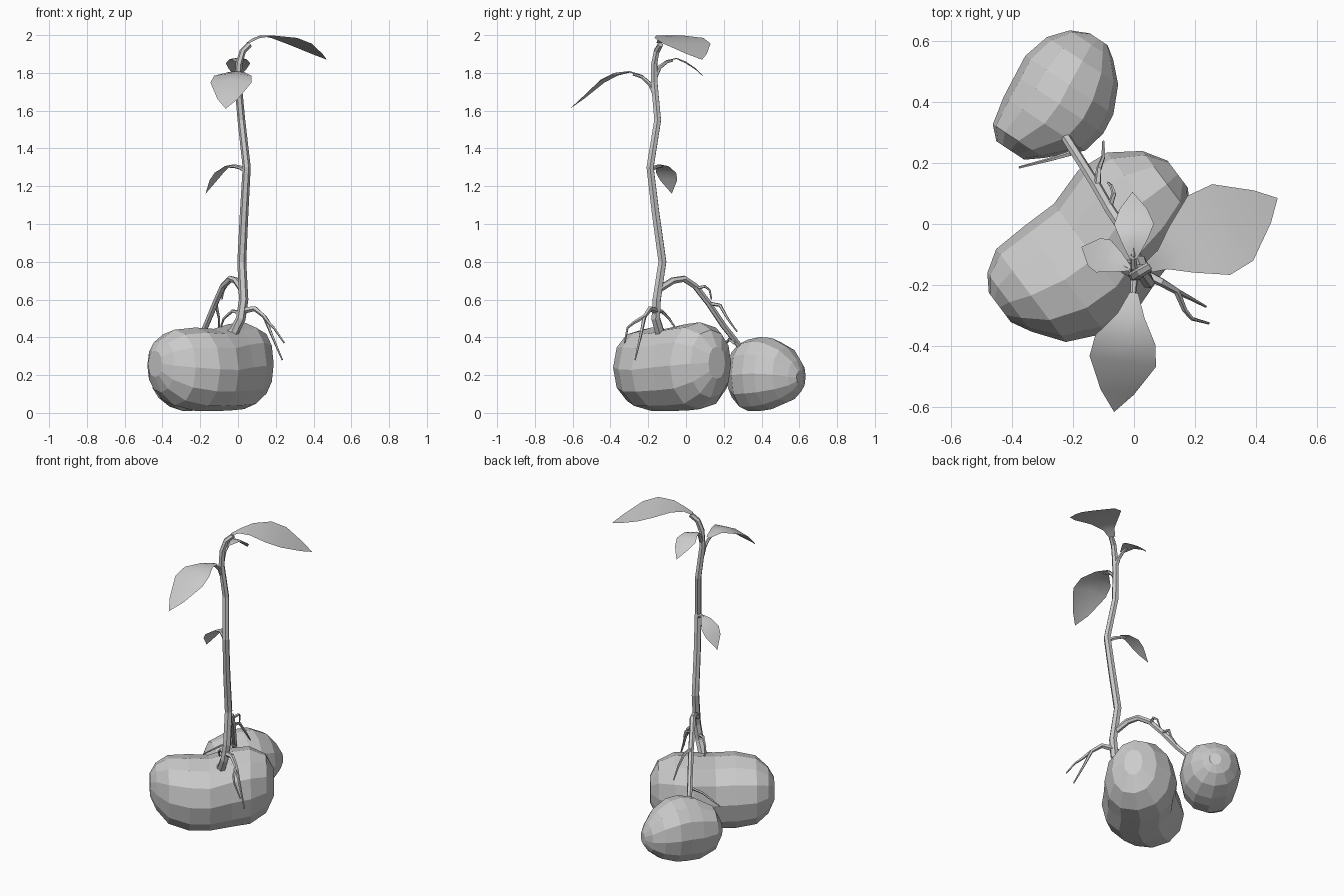
import bpy, bmesh, math
from mathutils import Vector

UP = Vector((0, 0, 1))


def finish(name, bm, smooth=False):
    bmesh.ops.remove_doubles(bm, verts=bm.verts, dist=0.0005)
    bm.normal_update()
    for f in bm.faces:
        f.smooth = smooth
    me = bpy.data.meshes.new(name)
    bm.to_mesh(me)
    bm.free()
    ob = bpy.data.objects.new(name, me)
    bpy.context.collection.objects.link(ob)
    return ob


def skin(bm, rings):
    """Join closed rings of points and cap both ends."""
    vs = [[bm.verts.new(p) for p in r] for r in rings]
    n = len(vs[0])
    for a, b in zip(vs, vs[1:]):
        for i in range(n):
            bm.faces.new((a[i], a[(i + 1) % n], b[(i + 1) % n], b[i]))
    bm.faces.new(vs[0][::-1])
    bm.faces.new(vs[-1])
    bmesh.ops.recalc_face_normals(bm, faces=bm.faces)


def tube(name, pts, r0, r1, sides=6):
    pts = [Vector(p) for p in pts]
    rings, u = [], None
    for i, p in enumerate(pts):
        t = (pts[min(i + 1, len(pts) - 1)] - pts[max(i - 1, 0)]).normalized()
        if u is None:
            u = t.orthogonal()
        u = (u - t * u.dot(t)).normalized()
        v = t.cross(u)
        r = r0 + (r1 - r0) * i / (len(pts) - 1)
        rings.append([p + (u * math.cos(k * math.tau / sides) + v * math.sin(k * math.tau / sides)) * r
                      for k in range(sides)])
    bm = bmesh.new()
    skin(bm, rings)
    return finish(name, bm)


def tuber(name, origin, axis, sections, sides=12):
    """Sections: distance along axis, side offset, half width, bottom z, top z."""
    ax = Vector(axis).normalized()
    side = UP.cross(ax)
    rings = []
    for a, off, w, lo, hi in sections:
        ring = []
        for k in range(sides):
            t = k * math.tau / sides
            c, s = math.cos(t), math.sin(t)
            c = math.copysign(abs(c) ** 0.92, c)
            s = math.copysign(abs(s) ** 0.92, s)
            p = Vector(origin) + ax * a + side * (off + w * c)
            p.z = (lo + hi) / 2 + (hi - lo) / 2 * s
            ring.append(p)
        rings.append(ring)
    bm = bmesh.new()
    skin(bm, rings)
    return finish(name, bm)


def leaf(name, spine, widths, droop):
    """Sheet of three points per section, pointed at the tip."""
    spine = [Vector(p) for p in spine]
    d = spine[-1] - spine[0]
    side = UP.cross(Vector((d.x, d.y, 0))).normalized()
    bm = bmesh.new()
    rows = [[bm.verts.new(p + side * w * s - UP * droop * w * abs(s)) for s in (1, 0, -1)]
            for p, w in zip(spine, widths)]
    tip = bm.verts.new(spine[-1])
    for a, b in zip(rows, rows[1:]):
        for i in range(2):
            bm.faces.new((a[i], a[i + 1], b[i + 1], b[i]))
    for i in range(2):
        bm.faces.new((rows[-1][i], rows[-1][i + 1], tip))
    bmesh.ops.recalc_face_normals(bm, faces=bm.faces)
    if sum(f.normal.z for f in bm.faces) < 0:
        bmesh.ops.reverse_faces(bm, faces=bm.faces)
    return finish(name, bm, True)


# Tubers: a bean-shaped large one and a rounder small one
tuber("large_tuber", (0, 0, 0), (0.8, 0.6, 0), [
    (-0.515, 0.045, 0.06, 0.19, 0.33),
    (-0.48, 0.04, 0.12, 0.11, 0.39),
    (-0.41, 0.015, 0.19, 0.04, 0.44),
    (-0.29, -0.01, 0.22, 0.01, 0.452),
    (-0.17, -0.012, 0.222, 0.01, 0.445),
    (-0.04, 0.03, 0.22, 0.012, 0.47),
    (0.07, 0.04, 0.20, 0.02, 0.48),
    (0.165, 0.04, 0.135, 0.08, 0.44),
    (0.212, 0.045, 0.055, 0.18, 0.35)])
tuber("small_tuber", (-0.25, 0.42, 0), (0.55, 0.83, 0), [
    (-0.235, 0.03, 0.055, 0.14, 0.26),
    (-0.195, 0.025, 0.10, 0.065, 0.34),
    (-0.10, -0.015, 0.16, 0.01, 0.388),
    (-0.02, -0.02, 0.173, 0.01, 0.402),
    (0.05, -0.013, 0.173, 0.02, 0.396),
    (0.14, -0.005, 0.14, 0.055, 0.35),
    (0.20, 0.0, 0.085, 0.105, 0.28),
    (0.228, -0.01, 0.035, 0.15, 0.225)])

# Main stem and the runner to the small tuber
tube("stem", [(-0.06, -0.12, 0.40), (-0.02, -0.14, 0.43), (0.015, -0.16, 0.50), (0.03, -0.155, 0.60),
              (0.02, -0.125, 0.80), (0.032, -0.16, 1.05), (0.046, -0.19, 1.30), (0.018, -0.15, 1.55),
              (0.0, -0.168, 1.75), (0.006, -0.168, 1.85), (0.025, -0.155, 1.915), (0.06, -0.135, 1.95)],
     0.028, 0.016)
tube("runner", [(0.025, -0.15, 0.65), (-0.01, -0.07, 0.70), (-0.04, -0.01, 0.71), (-0.08, 0.05, 0.67),
                (-0.12, 0.12, 0.58), (-0.17, 0.20, 0.46), (-0.24, 0.31, 0.32)], 0.019, 0.016)

# Thin roots
roots = [
    (0.018, [(0.02, -0.155, 0.54), (0.09, -0.19, 0.552), (0.14, -0.22, 0.51), (0.18, -0.24, 0.41),
             (0.235, -0.27, 0.28)]),
    (0.011, [(0.14, -0.22, 0.51), (0.165, -0.28, 0.475), (0.19, -0.31, 0.45), (0.245, -0.325, 0.37)]),
    (0.010, [(-0.08, 0.055, 0.66), (-0.065, 0.10, 0.67), (-0.075, 0.125, 0.65), (-0.085, 0.135, 0.60)]),
    (0.012, [(-0.12, 0.12, 0.58), (-0.115, 0.18, 0.57), (-0.10, 0.22, 0.50), (-0.10, 0.27, 0.43)]),
    (0.012, [(-0.20, 0.26, 0.37), (-0.21, 0.23, 0.39), (-0.27, 0.212, 0.37), (-0.375, 0.185, 0.30)]),
    (0.012, [(0.01, -0.155, 0.53), (-0.03, -0.13, 0.54), (-0.075, -0.09, 0.50), (-0.095, -0.05, 0.44)]),
]
for i, (r, pts) in enumerate(roots):
    tube(f"root_{i + 1}", pts, r, 0.004, 5)

# Leaves: droop of the edges, stalk, blade spine and blade half widths
leaves = [
    ("top_leaf", 0.0, None,
     [(0.05, -0.14, 1.957), (0.094, -0.117, 1.983), (0.155, -0.084, 1.997), (0.245, -0.037, 1.985),
      (0.323, 0.005, 1.955), (0.42, 0.057, 1.90), (0.47, 0.085, 1.87)],
     [0.020, 0.035, 0.085, 0.147, 0.142, 0.06]),
    ("front_leaf", 0.15, [(0.0, -0.165, 1.69), (0.0, -0.19, 1.74), (-0.003, -0.23, 1.777), (-0.008, -0.28, 1.793)],
     [(0.0, -0.225, 1.787), (-0.01, -0.30, 1.81), (-0.028, -0.38, 1.80), (-0.037, -0.45, 1.765),
      (-0.055, -0.55, 1.67), (-0.065, -0.615, 1.61)],
     [0.014, 0.045, 0.10, 0.11, 0.055]),
    ("back_leaf", 0.15, [(0.003, -0.168, 1.77), (0.0, -0.14, 1.83), (-0.002, -0.10, 1.86), (-0.003, -0.07, 1.867)],
     [(-0.002, -0.115, 1.862), (0.0, -0.05, 1.88), (0.0, 0.0, 1.86), (-0.002, 0.05, 1.825), (-0.005, 0.105, 1.768)],
     [0.012, 0.045, 0.065, 0.045]),
    ("low_leaf", 0.1, [(0.045, -0.187, 1.28), (0.01, -0.165, 1.30), (-0.025, -0.14, 1.307), (-0.045, -0.13, 1.303)],
     [(-0.015, -0.145, 1.316), (-0.055, -0.125, 1.31), (-0.10, -0.105, 1.277), (-0.13, -0.092, 1.237),
      (-0.172, -0.075, 1.16)],
     [0.01, 0.035, 0.058, 0.05]),
]
for name, droop, stalk, spine, widths in leaves:
    leaf(name, spine, widths, droop)
    if stalk:
        tube(name + "_stalk", stalk, 0.014, 0.007)
